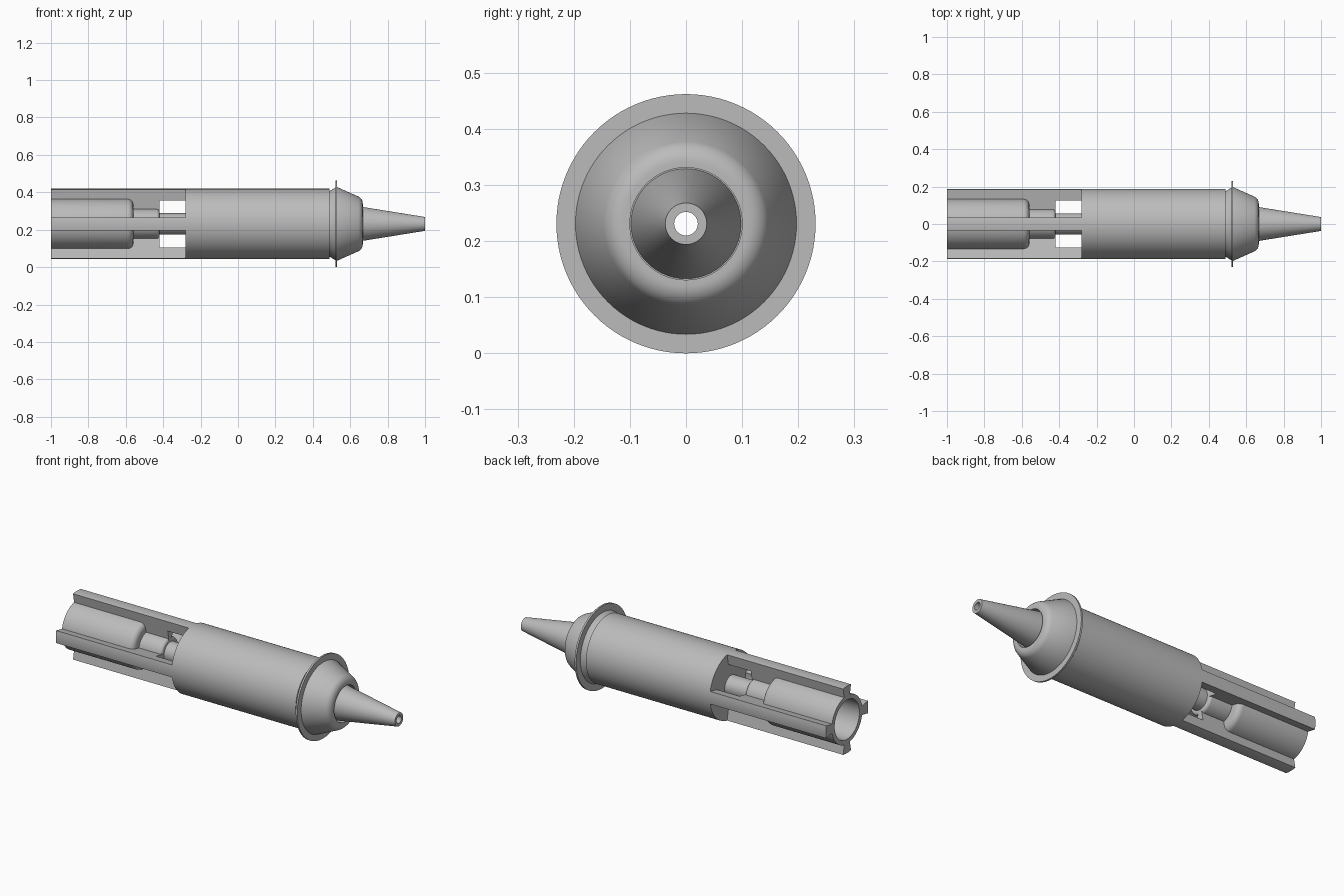
import bpy, bmesh, math
from mathutils import Matrix, Vector

if "Cube" in bpy.data.objects:
    bpy.data.objects.remove(bpy.data.objects["Cube"], do_unlink=True)

AXIS_Z = 0.231
BODY_R = 0.188
grey = bpy.data.materials.new("plain grey")
grey.use_nodes = True
grey.diffuse_color = (0.5, 0.5, 0.5, 1)
grey.node_tree.nodes["Principled BSDF"].inputs["Base Color"].default_value = (0.5, 0.5, 0.5, 1)


def arc(cx, cr, radius, start, end, steps=6):
    """Points of a fillet in the (x, r) plane."""
    angles = [math.radians(start + (end - start) * i / steps) for i in range(steps + 1)]
    return [(cx + radius * math.cos(a), cr + radius * math.sin(a)) for a in angles]


def lathe(name, profile, centre=0.0, half_angle=math.pi, steps=96):
    """Sweep a closed (x, r) outline around the long axis, fully or as a wedge."""
    full = half_angle >= math.pi
    bm = bmesh.new()
    rings = []
    for i in range(steps if full else steps + 1):
        a = centre - half_angle + 2 * half_angle * i / steps
        rings.append([bm.verts.new((x, r * math.cos(a), AXIS_Z + r * math.sin(a)))
                      for x, r in profile])
    n = len(profile)
    for i in range(steps):
        a, b = rings[i], rings[(i + 1) % len(rings)]
        for j in range(n):
            k = (j + 1) % n
            bm.faces.new((a[j], a[k], b[k], b[j]))
    if not full:
        bm.faces.new(rings[0])
        bm.faces.new(rings[-1])
    bmesh.ops.recalc_face_normals(bm, faces=bm.faces)
    mesh = bpy.data.meshes.new(name)
    bm.to_mesh(mesh)
    bm.free()
    mesh.materials.append(grey)
    obj = bpy.data.objects.new(name, mesh)
    bpy.context.collection.objects.link(obj)
    bpy.ops.object.select_all(action='DESELECT')
    obj.select_set(True)
    bpy.context.view_layer.objects.active = obj
    bpy.ops.object.shade_smooth_by_angle(angle=math.radians(30))
    return obj


# Main barrel, with a narrow channel through it
lathe("barrel", [(-0.28, 0.025), (-0.28, BODY_R), (0.49, BODY_R), (0.49, 0.025)])

# Collar and rounded shoulder, with a recess for the nozzle
lathe("shoulder", [(0.48, 0.025), (0.48, 0.175), (0.495, 0.178), (0.525, 0.197), (0.53, 0.197)]
      + arc(0.627, 0.11, 0.04, 65, 0, 10)
      + [(0.667, 0.1), (0.62, 0.1), (0.62, 0.025)])
lathe("flange", [(0.52, 0.15), (0.52, 0.231), (0.53, 0.231), (0.53, 0.15)])

# Tapered nozzle with an open tip
lathe("nozzle", [(0.6, 0.021), (0.6, 0.098), (0.62, 0.098), (1.0, 0.037), (1.0, 0.021)])

# Hollow rear socket stepping down to the neck and stem
lathe("socket_and_neck", [(-1.0, 0.135)] + arc(-0.59, 0.105, 0.03, 90, 0)
      + [(-0.56, 0.08)] + arc(-0.435, 0.065, 0.015, 90, 0)
      + [(-0.42, 0.057), (-0.27, 0.057), (-0.27, 0.025),
         (-0.58, 0.025), (-0.62, 0.11), (-1.0, 0.11)])

# Four long ribs with a window beside the barrel
rib = [(-1.0, 0.12), (-0.62, 0.12), (-0.62, 0.07), (-0.42, 0.07), (-0.42, 0.128),
       (-0.27, 0.128), (-0.27, BODY_R), (-1.0, BODY_R)]
for i, side in enumerate(("back", "top", "front", "bottom")):
    lathe(side + "_rib", rib, i * math.pi / 2, math.asin(0.035 / BODY_R), 6)
